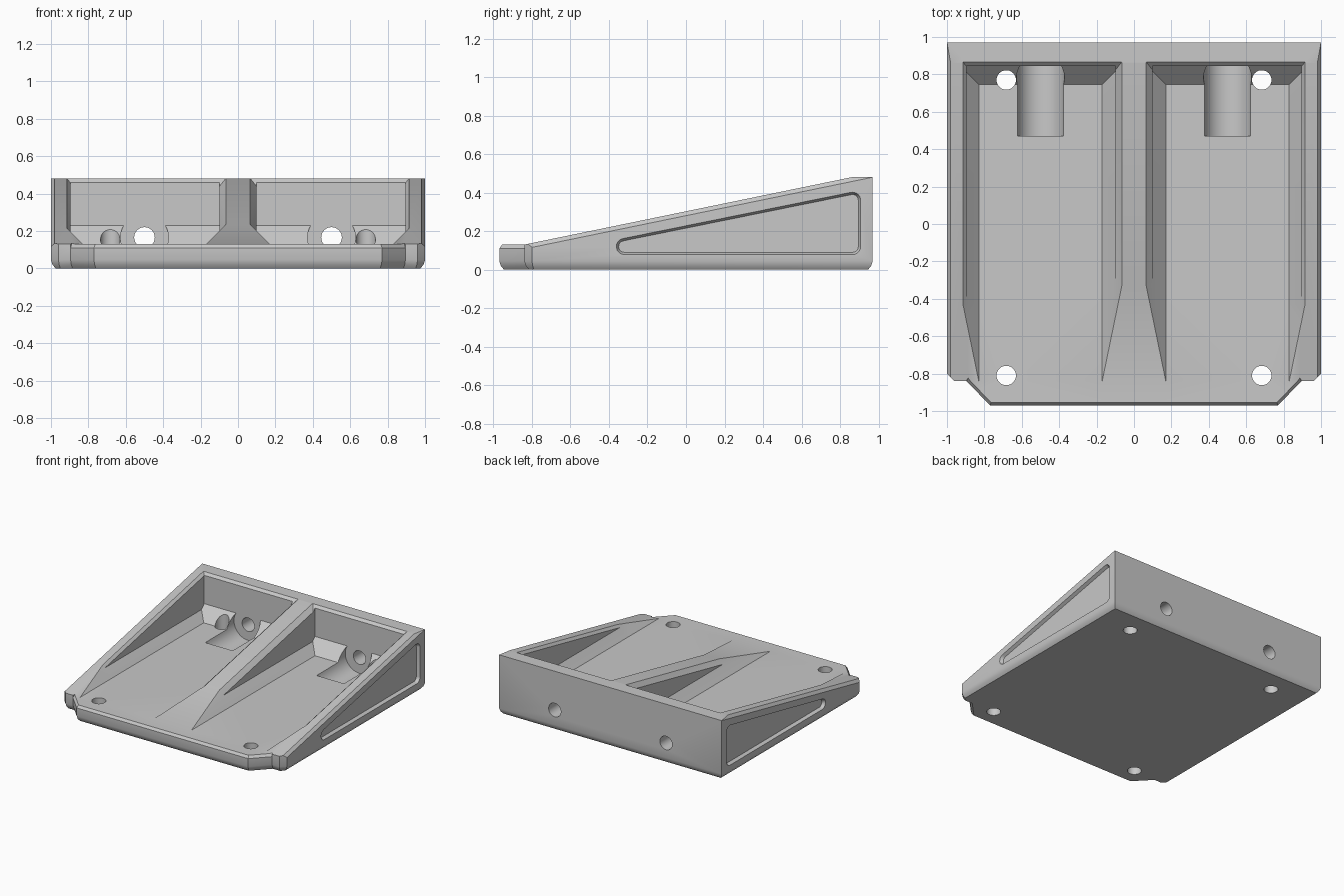
import bpy, bmesh, math
from mathutils import Vector

if "Cube" in bpy.data.objects:
    bpy.data.objects.remove(bpy.data.objects["Cube"])

FLOOR, TOP, WALL_FRONT, WALL_BACK = 0.13, 0.48, -0.84, 0.86
SLOPE = (TOP - FLOOR) / (WALL_BACK - WALL_FRONT)

grey = bpy.data.materials.new("light_grey")
grey.use_nodes = True
colour = (0.58, 0.58, 0.58, 1)
grey.diffuse_color = colour
grey.node_tree.nodes["Principled BSDF"].inputs["Base Color"].default_value = colour


def make_object(name, bm, collection):
    bm.normal_update()
    bmesh.ops.recalc_face_normals(bm, faces=bm.faces)
    mesh = bpy.data.meshes.new(name)
    bm.to_mesh(mesh)
    bm.free()
    mesh.materials.append(grey)
    obj = bpy.data.objects.new(name, mesh)
    collection.objects.link(obj)
    return obj


def loft(rings):
    """Skin matching rings of points and cap both ends."""
    bm = bmesh.new()
    loops = [[bm.verts.new(p) for p in ring] for ring in rings]
    n = len(loops[0])
    for a, b in zip(loops, loops[1:]):
        for i in range(n):
            j = (i + 1) % n
            bm.faces.new((a[i], a[j], b[j], b[i]))
    bm.faces.new(loops[0][::-1])
    bm.faces.new(loops[-1])
    return bm


def inset(poly, d):
    """Shrink a counter-clockwise outline by d."""
    out = []
    for i, p in enumerate(poly):
        p, a, b = Vector(p), Vector(poly[i - 1]), Vector(poly[(i + 1) % len(poly)])
        e, f = (p - a).normalized(), (b - p).normalized()
        n, m = Vector((-e.y, e.x)), Vector((-f.y, f.x))
        out.append(p + (n + m) * d / (1 + n.dot(m)))
    return out


def convex_block(lo, hi, planes):
    """Box trimmed by planes, each given as a point and an outward normal."""
    (x, y, z), (u, v, w) = lo, hi
    bm = loft([[(x, y, h), (u, y, h), (u, v, h), (x, v, h)] for h in (z, w)])
    for point, normal in planes:
        bmesh.ops.bisect_plane(bm, geom=bm.verts[:] + bm.edges[:] + bm.faces[:],
                               plane_co=point, plane_no=normal, clear_outer=True)
        bmesh.ops.delete(bm, geom=bm.edges[:], context="EDGES_FACES")
        for p in bm.verts:
            if abs(p.co.z - z) < 0.001:
                p.co.z = z
        bmesh.ops.remove_doubles(bm, verts=bm.verts, dist=0.0001)
        bmesh.ops.convex_hull(bm, input=bm.verts[:])
        bm.normal_update()
        bmesh.ops.dissolve_limit(bm, angle_limit=0.001, verts=bm.verts, edges=bm.edges)
    return bm


def cylinder(centre, radius, length, axis="Z"):
    rings = []
    for h in (-length / 2, length / 2):
        ring = []
        for k in range(48):
            c, s = (radius * f(k * math.tau / 48) for f in (math.cos, math.sin))
            ring.append(Vector(centre) + Vector((c, s, h) if axis == "Z" else (c, h, s)))
        rings.append(ring)
    return loft(rings)


def mirror(bm, side):
    for v in bm.verts:
        v.co.x *= side
    return bm


# Body block with clipped front corners and a softened underside
half = [(0.77, -0.97), (0.895, -0.84), (0.96, -0.84), (1, -0.80), (1, 0.97)]
outline = half + [(-x, y) for x, y in reversed(half)]
levels = ((0.024, 0), (0.008, 0.02), (0, 0.045), (0, TOP))
body = make_object("wedge_tray",
                   loft([[(p[0], p[1], z) for p in inset(outline, d)] for d, z in levels]),
                   bpy.context.collection)

cutters = []

# Sloping top
profile = [(-1.2, FLOOR), (WALL_FRONT, FLOOR), (WALL_BACK, TOP), (1.2, TOP),
           (1.2, 0.8), (-1.2, 0.8)]
cutters.append(loft([[(x, y, z) for y, z in profile] for x in (-1.2, 1.2)]))

# Chamfer along the front lip and its diagonal corners
section = [(inset(outline, d), z) for d, z in ((-0.015, 0.09), (0.03, 0.15), (-0.015, 0.15))]
cutters.append(loft([[(ring[i].x, ring[i].y, z) for ring, z in section]
                     for i in (-2, -1, 0, 1)]))

# Slanted feet of the pocket walls, and the chamfer planes of the pocket rim
feet = [((0.17, 0, FLOOR), (-1, 0, -1)), ((0.83, 0, FLOOR), (1, 0, -1)),
        ((0, 0.745, FLOOR), (0, 1, -1))]
rim = [((0.065, WALL_BACK, TOP), (-1, SLOPE, -1)), ((0.915, WALL_BACK, TOP), (1, SLOPE, -1)),
       ((0, 0.865, TOP), (0, 1, -1))]
# Outer chamfer along the sloping wall, fading out at the back corner
outer = Vector((0, 1, SLOPE)).cross(Vector((0.02, 0.11, 0)))

for side in (1, -1):
    for lo, hi, planes in (
            ((0.10, -1.1, FLOOR), (0.895, 0.845, 0.7), feet),
            ((0.01, -1.1, FLOOR), (0.99, 0.96, 0.7), feet + rim),
            ((0.9, -1.2, 0), (1.1, 1.2, 0.75), [((1, 0.97, TOP), outer)])):
        cutters.append(mirror(convex_block(lo, hi, planes), side))

    # Round trough and cable hole through the back wall
    cutters.append(cylinder((side * 0.5, 0.6575, 0.165), 0.128, 0.375, "Y"))
    cutters.append(cylinder((side * 0.5, 0.9, 0.165), 0.055, 0.4, "Y"))

    # Screw holes
    for y in (0.77, -0.81):
        cutters.append(cylinder((side * 0.683, y, 0.1), 0.052, 0.5))

    # Shallow rounded triangular panel in the outer wall
    corners = [(-0.32, 0.12), (0.865, 0.12), (0.865, 0.36)]
    tilt = math.atan2(0.24, 1.185)
    spans = [(math.pi / 2 + tilt, math.pi * 1.5), (math.pi * 1.5, math.tau),
             (0, math.pi / 2 + tilt)]
    rings = []
    for x, r in ((0.975, 0.03), (1, 0.042), (1.05, 0.042)):
        rings.append([(x, y + r * math.cos(a + (b - a) * k / 8),
                       z + r * math.sin(a + (b - a) * k / 8))
                      for (y, z), (a, b) in zip(corners, spans) for k in range(9)])
    cutters.append(mirror(loft(rings), side))

# Carve the body in one pass, then drop the cutters
tools = bpy.data.collections.new("cutters")
bpy.context.scene.collection.children.link(tools)
for bm in cutters:
    make_object("cutter", bm, tools).hide_render = True
bpy.context.view_layer.objects.active = body
mod = body.modifiers.new("carve", "BOOLEAN")
mod.operation, mod.solver = "DIFFERENCE", "EXACT"
mod.operand_type, mod.collection = "COLLECTION", tools
bpy.ops.object.modifier_apply(modifier=mod.name)
for tool in list(tools.objects):
    bpy.data.objects.remove(tool)
bpy.data.collections.remove(tools)

# Tidy slivers and split the large flat faces cleanly
bm = bmesh.new()
bm.from_mesh(body.data)
bmesh.ops.remove_doubles(bm, verts=bm.verts, dist=0.0001)
bmesh.ops.dissolve_degenerate(bm, edges=bm.edges, dist=0.0001)
bmesh.ops.triangulate(bm, faces=bm.faces)
bm.to_mesh(body.data)
bm.free()

bpy.ops.object.select_all(action="DESELECT")
body.select_set(True)
bpy.ops.object.shade_smooth_by_angle(angle=math.radians(25))
